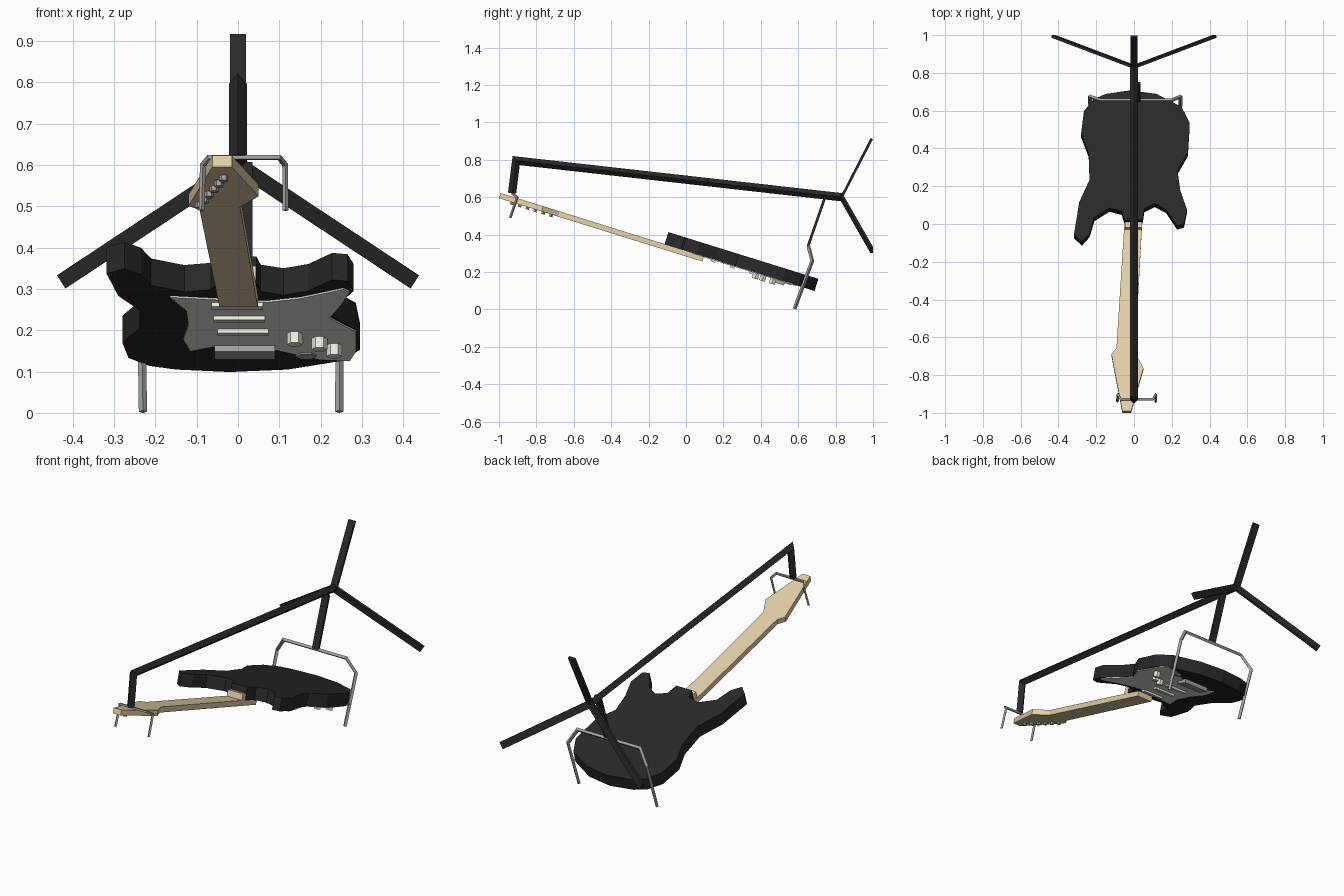
import bpy, bmesh, math
from mathutils import Vector, Matrix

if "Cube" in bpy.data.objects:
    bpy.data.objects.remove(bpy.data.objects["Cube"])


def material(name, r, g, b):
    m = bpy.data.materials.new(name)
    m.diffuse_color = (r, g, b, 1)
    m.use_nodes = True
    m.node_tree.nodes["Principled BSDF"].inputs["Base Color"].default_value = m.diffuse_color
    return m


BLACK = material("black", .022, .022, .022)
MAPLE = material("maple", .78, .63, .40)
CREAM = material("cream", .83, .84, .74)
STEEL = material("steel", .36, .36, .36)

# guitar frame: face down, tilted, with the face on local z = 0
GUITAR = Matrix.Translation((0, 0, .313)) @ Matrix.Rotation(math.radians(-17.3), 4, 'X')


def finish(name, bm, mat, matrix=Matrix()):
    bmesh.ops.recalc_face_normals(bm, faces=bm.faces)
    mesh = bpy.data.meshes.new(name)
    bm.to_mesh(mesh)
    bm.free()
    mesh.materials.append(mat)
    obj = bpy.data.objects.new(name, mesh)
    obj.matrix_world = matrix
    bpy.context.collection.objects.link(obj)
    return obj


def prism(name, pts, low, high, mat):
    """Outline extruded between two heights in the guitar frame."""
    bm = bmesh.new()
    a = [bm.verts.new((x, y, low)) for x, y in pts]
    b = [bm.verts.new((x, y, high)) for x, y in pts]
    n = len(pts)
    bm.faces.new(a[::-1])
    bm.faces.new(b)
    for i in range(n):
        j = (i + 1) % n
        bm.faces.new((a[i], a[j], b[j], b[i]))
    return finish(name, bm, mat, GUITAR)


def rect(x0, x1, y0, y1):
    return [(x0, y0), (x1, y0), (x1, y1), (x0, y1)]


def hexagon(x, y, r):
    return [(x + r * math.cos(k * math.pi / 3), y + r * math.sin(k * math.pi / 3))
            for k in range(6)]


def sweep(name, path, half_w, half_t, mat, ref=(1, 0, 0), diamond=True):
    """Four-sided bar along a path with mitred corners."""
    path = [Vector(p) for p in path]
    dirs = [(q - p).normalized() for p, q in zip(path, path[1:])]
    side = dirs[0].cross(Vector(ref)).normalized()
    up = side.cross(dirs[0])
    if diamond:
        offs = [side * half_w, up * half_t, -side * half_w, -up * half_t]
    else:
        offs = [side * s * half_w + up * t * half_t
                for s, t in ((1, 1), (-1, 1), (-1, -1), (1, -1))]
    ring = [path[0] + o for o in offs]
    bm = bmesh.new()
    old = [bm.verts.new(p) for p in ring]
    bm.faces.new(old)
    for i, d in enumerate(dirs):
        normal = d + (dirs[i + 1] if i + 1 < len(dirs) else d)
        ring = [p + d * ((path[i + 1] - p).dot(normal) / d.dot(normal)) for p in ring]
        new = [bm.verts.new(p) for p in ring]
        for k in range(4):
            j = (k + 1) % 4
            bm.faces.new((old[k], old[j], new[j], new[k]))
        old = new
    bm.faces.new(old[::-1])
    return finish(name, bm, mat)


# guitar body
prism("guitar_body", [
    (-.15, .70), (-.02, .72), (.12, .70), (.25, .63), (.295, .54), (.285, .375),
    (.23, .275), (.245, .165), (.28, .06), (.265, -.02), (.228, -.031), (.17, .06),
    (.11, .094), (.055, .065), (.045, 0), (-.05, 0), (-.065, .05), (-.13, .068),
    (-.21, .015), (-.235, -.073), (-.275, -.12), (-.318, -.08), (-.29, .1),
    (-.235, .225), (-.24, .37), (-.28, .48), (-.265, .605), (-.215, .67)],
    0, .068, BLACK)

# pickguard
prism("pickguard", [
    (-.165, .10), (-.05, .12), (.07, .14), (.15, .11), (.255, .035), (.27, .06),
    (.25, .16), (.222, .27), (.25, .32), (.285, .38), (.285, .545), (.27, .62),
    (.20, .61), (.09, .53), (-.055, .50), (-.115, .54), (-.132, .445),
    (-.12, .33), (-.125, .21)], -.004, .001, CREAM)

# neck with headstock, and its heel
prism("neck_and_headstock", [
    (-.045, .10), (.048, .10), (.005, -.71), (.05, -.80), (-.015, -1.038),
    (-.062, -1.038), (-.12, -.72), (-.093, -.69)], -.028, .001, MAPLE)
prism("neck_heel", rect(-.048, .043, -.03, .06), 0, .035, MAPLE)

# tuners along the headstock
for i in range(6):
    t = i / 5
    prism("tuner_%d" % (i + 1), hexagon(-.035 - .058 * t, -.965 + .22 * t, .011),
          -.041, -.027, STEEL)

# pickups, bridge, knobs and output jack
for i, (x, y) in enumerate(((-.002, .155), (.003, .262), (.012, .37))):
    prism("pickup_%d" % (i + 1), rect(x - .062, x + .062, y - .012, y + .012),
          -.014, 0, CREAM)
prism("bridge", rect(-.057, .09, .49, .555), -.02, 0, STEEL)
for i, (x, y) in enumerate(((.137, .395), (.197, .435), (.233, .49))):
    prism("knob_%d" % (i + 1), hexagon(x, y, .019), -.032, 0, CREAM)
prism("output_jack", hexagon(.165, .57, .025), -.008, 0, STEEL)

# long boom bent down to the headstock
sweep("boom", [(0, .835, .60), (0, -.908, .796), (0, -.93, .622)], .022, .022, BLACK)

# rear post and three rear arms, flat strips
hub = (0, .832, .60)
strips = {"rear_post": ((.016, .745, .605), (.016, .652, .337)),
          "upper_arm": (hub, (0, .993, .913)),
          "left_arm": (hub, (-.426, .993, .318)),
          "right_arm": (hub, (.426, .993, .318))}
for name, ends in strips.items():
    sweep(name, ends, .019, .007, BLACK, ref=(0, 1, 0), diamond=False)

# rear and front wire cradles
sweep("rear_cradle", [
    (-.23, .58, .003), (-.234, .675, .26), (-.18, .655, .337),
    (.20, .655, .337), (.246, .675, .26), (.245, .58, .003)], .010, .010, STEEL)
sweep("front_cradle", [
    (-.088, -.94, .49), (-.085, -.902, .60), (-.07, -.928, .618),
    (.10, -.928, .618), (.114, -.902, .60), (.115, -.94, .49)], .007, .007, STEEL)
